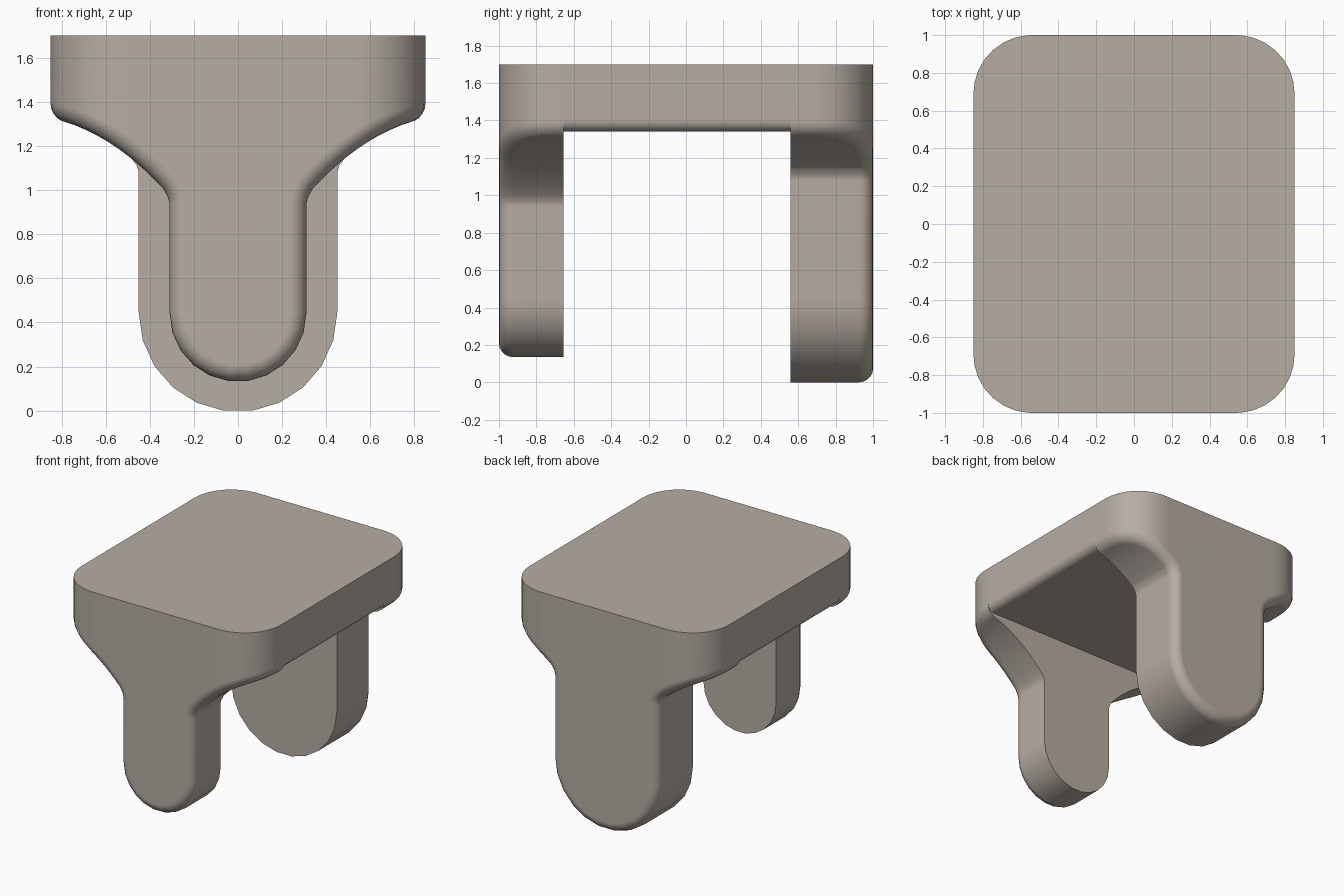
import bpy, bmesh
from math import sin, cos, pi, radians
from mathutils import Vector

if "Cube" in bpy.data.objects:
    bpy.data.objects.remove(bpy.data.objects["Cube"])

W, D, TOP, UNDER = 0.85, 1.0, 1.70, 1.34   # half width, half depth, plate top and underside
CORNER, ROUND, PLATE_ROUND = 0.31, 0.075, 0.06
FRONT_IN, BACK_IN = 0.655, 0.56            # inner faces of the legs
SEGS = 5
ARC = [pi / 2 * k / SEGS for k in range(SEGS + 1)]
bm = bmesh.new()


def flare(x):
    """Height of the curved underside that spreads from leg to plate."""
    u = x - 0.31
    return 0.975 + 1.13 * u - 0.92 * u * u


def flare_normal(x):
    return Vector((1.13 - 1.84 * (x - 0.31), 0, -1)).normalized()


def face(points):
    bm.faces.new([bm.verts.new(p) for p in points])


# plate cross-section: wall foot, rounded edge, middle of the underside
section = [(W - PLATE_ROUND * (1 - cos(q)), UNDER + PLATE_ROUND * (1 - sin(q)))
           for q in ARC] + [(0, UNDER)]


def leg(half, bottom, inner, flip):
    """Right half of one leg with its flare; flip=1 is front, -1 is back."""
    front, side = Vector((0, -1, 0)), Vector((1, 0, 0))
    chain = []                   # (edge point, wall normal, underside normal)
    step = pi / 11
    zc = bottom + half * cos(step / 2)
    xf, yf = W - CORNER, -D + CORNER
    chain.append((Vector((0, -D, bottom)), front, Vector((0, 0, -1))))
    for i in range(6):           # rounded foot
        a = step * (i + 0.5)
        chain.append((Vector((half * sin(a), -D, zc - half * cos(a))), front,
                      Vector((sin(a), 0, -cos(a)))))
    z = flare(half)              # softened bend from leg to flare
    chain.append((Vector((half, -D, z - 0.035)), front, side))
    chain.append((Vector((half + 0.009, -D, z - 0.004)), front,
                  (flare_normal(half) + side).normalized()))
    for i in range(5):           # flare across the flat face
        x = half + 0.03 + (xf - half - 0.03) * i / 5
        chain.append((Vector((x, -D, flare(x))), front, flare_normal(x)))
    corner = len(chain)
    for i in range(9):           # flare round the plan corner
        a = pi / 2 * i / 8
        x = xf + CORNER * sin(a)
        chain.append((Vector((x, yf - CORNER * cos(a), flare(x))),
                      Vector((sin(a), -cos(a), 0)), flare_normal(x)))
    chain.append((Vector((W, -inner, flare(W))), side, flare_normal(W)))

    # rounded outer edge swept along the chain
    rows = []
    for i, (p, nw, nu) in enumerate(chain):
        t = chain[min(i + 1, len(chain) - 1)][0] - chain[max(i - 1, 0)][0]
        a, b = t.cross(nw).normalized(), t.cross(nu).normalized()
        if a.dot(nu) > 0:
            a = -a
        if b.dot(nw) > 0:
            b = -b
        row = [p + ROUND * ((1 - sin(q)) * a + (1 - cos(q)) * b) for q in ARC]
        v = Vector((row[0].x - xf, row[0].y - yf, 0))
        if v.x > 0 and v.y < 0:  # keep the wall foot on the plan corner
            v = v.normalized() * CORNER
            row[0].x, row[0].y = xf + v.x, yf + v.y
        rows.append(row)

    def put(pts):
        face([(p[0], p[1] * flip, p[2]) for p in pts])

    def back(p):
        return Vector((p.x, -inner, p.z))

    def up(p):
        return Vector((p.x, p.y, TOP))

    for i, (r, s) in enumerate(zip(rows, rows[1:])):
        for k in range(SEGS):
            put([r[k], s[k], s[k + 1], r[k + 1]])
        if i == len(rows) - 2:
            put([r[-1], s[-1], back(r[-1])])
        else:
            put([r[-1], s[-1], back(s[-1]), back(r[-1])])
        if i >= corner:          # plate wall above the corner
            put([r[0], s[0], up(s[0]), up(r[0])])
    # flat outer face
    put([r[0] for r in rows[:corner + 1]] + [up(rows[corner][0]), (0, -D, TOP)])
    # flat inner face, up to the plate's underside
    put([back(r[-1]) for r in rows] + rows[-1][-2::-1]
        + [(x, -inner, z) for x, z in section])
    return [(r[0].x, r[0].y * flip, TOP) for r in rows[corner:]]


# legs with their flares
front_edge = leg(0.31, 0.135, FRONT_IN, 1)
back_edge = leg(0.45, 0.0, BACK_IN, -1)

# plate between the legs
strip = [(W, TOP)] + section
for (x0, z0), (x1, z1) in zip(strip, strip[1:]):
    face([(x0, -FRONT_IN, z0), (x0, BACK_IN, z0),
          (x1, BACK_IN, z1), (x1, -FRONT_IN, z1)])

# flat top
face([(0, -D, TOP)] + front_edge + back_edge[::-1] + [(0, D, TOP)])

# join, then mirror to the left half
bmesh.ops.remove_doubles(bm, verts=bm.verts, dist=1e-4)
geom = bm.verts[:] + bm.edges[:] + bm.faces[:]
bmesh.ops.mirror(bm, geom=geom, axis='X', merge_dist=1e-4)
bmesh.ops.remove_doubles(bm, verts=bm.verts, dist=1e-4)
bmesh.ops.recalc_face_normals(bm, faces=bm.faces)

mesh = bpy.data.meshes.new("two_legged_plate")
bm.to_mesh(mesh)
bm.free()
body = bpy.data.objects.new("two_legged_plate", mesh)
bpy.context.collection.objects.link(body)
bpy.context.view_layer.objects.active = body
body.select_set(True)
bpy.ops.object.shade_smooth_by_angle(angle=radians(38))
# keep the large faces looking flat beside the rounded edges
weighted = body.modifiers.new("flat_faces", 'WEIGHTED_NORMAL')
weighted.keep_sharp = True

# warm grey
mat = bpy.data.materials.new("warm_grey")
mat.diffuse_color = (0.47, 0.42, 0.37, 1)
mat.use_nodes = True
mat.node_tree.nodes["Principled BSDF"].inputs["Base Color"].default_value = mat.diffuse_color
mesh.materials.append(mat)
